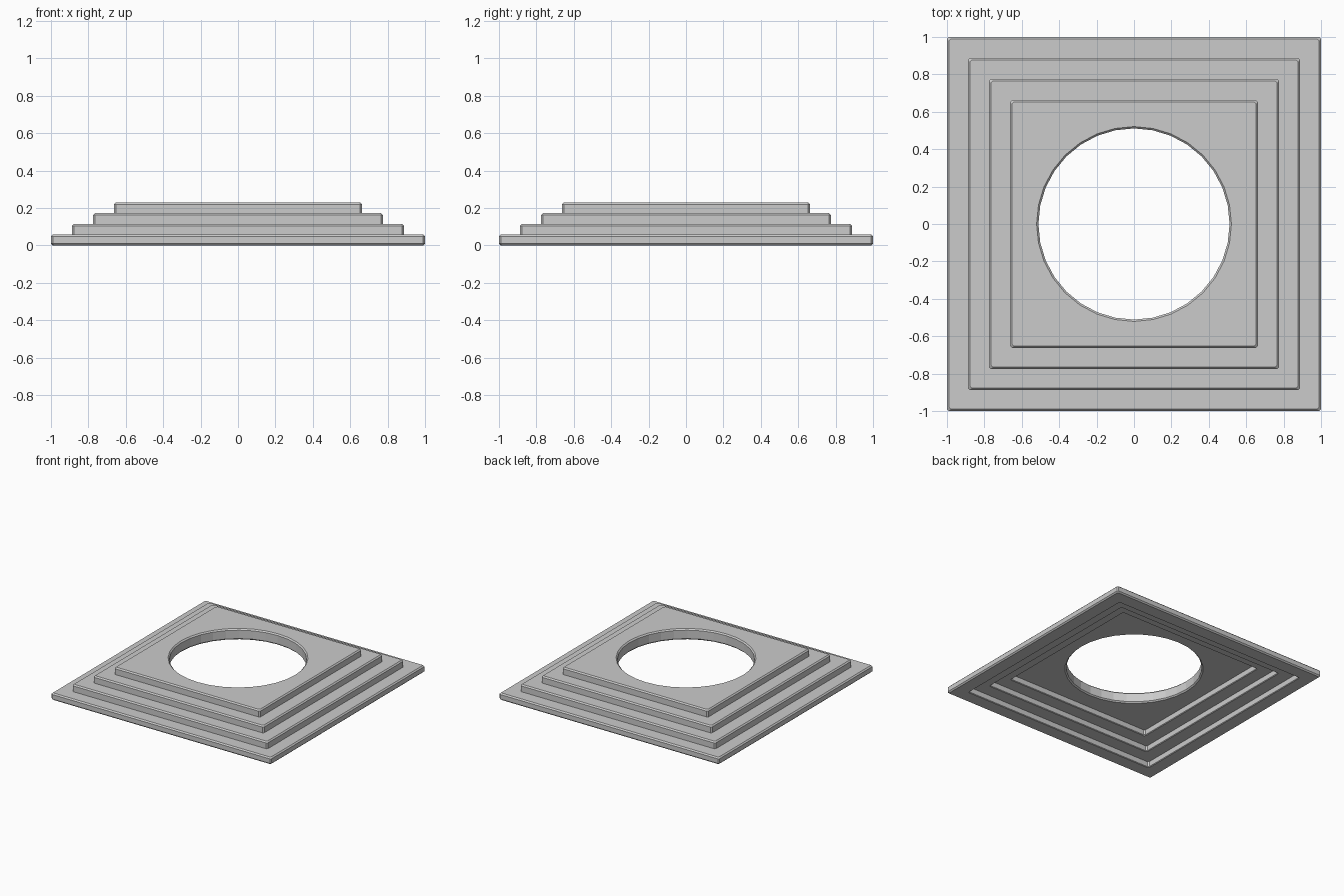
import bpy, bmesh
from math import cos, sin, pi

cube = bpy.data.objects.get("Cube")
if cube:
    bpy.data.objects.remove(cube)

STEPS = 4
RUN = 0.1125       # how far each step moves inward
RISE = 0.0575      # height of each step on the upper side
UNDER_RISE = 0.047 # height of each step on the hollow side
GAP = 0.006        # inset of the hollow behind the outer risers
C = 0.01           # edge chamfer
HOLE = 0.511
SIDES = 32

grey = bpy.data.materials.new("light grey")
grey.use_nodes = True
grey.diffuse_color = (0.6, 0.6, 0.6, 1)
grey.node_tree.nodes["Principled BSDF"].inputs["Base Color"].default_value = (0.6, 0.6, 0.6, 1)

bm = bmesh.new()


def square_loop(h, z):
    """Square of half-width h with chamfered corners."""
    k = h - C
    pts = [(h, -k), (h, k), (k, h), (-k, h), (-h, k), (-h, -k), (-k, -h), (k, -h)]
    return [bm.verts.new((x, y, z)) for x, y in pts]


def circle_loop(r, z):
    return [bm.verts.new((r * cos(2 * pi * i / SIDES), r * sin(2 * pi * i / SIDES), z))
            for i in range(SIDES)]


def skin(loops):
    """Join neighbouring loops of equal size with quads."""
    for a, b in zip(loops, loops[1:]):
        n = len(a)
        for i in range(n):
            j = (i + 1) % n
            bm.faces.new((a[i], a[j], b[j], b[i]))


def fill_between(a, b):
    """Flat face ring between a square loop and a circle loop."""
    edges = []
    for loop in (a, b):
        for i, v in enumerate(loop):
            e = bm.edges.get((v, loop[i - 1])) or bm.edges.new((v, loop[i - 1]))
            edges.append(e)
    bmesh.ops.triangle_fill(bm, edges=edges, use_beauty=True)


# Hollow stepped underside, from the middle outward
profile = []
for i in range(STEPS - 1, 0, -1):
    h = 1 - RUN * i - GAP
    low, high = UNDER_RISE * (i - 1), UNDER_RISE * i
    profile += [(h, high), (h, low + C / 2), (h + C / 2, low)]
profile += [(1 - C, 0), (1, C)]

# Stepped upper side, from the rim inward
for i in range(STEPS):
    h, top = 1 - RUN * i, RISE * (i + 1)
    if i:
        profile.append((h, RISE * i))
    profile += [(h, top - C), (h - C, top)]

squares = [square_loop(h, z) for h, z in profile]
skin(squares)

# Round opening through the top step
bottom, top = UNDER_RISE * (STEPS - 1), RISE * STEPS
rings = [circle_loop(r, z) for r, z in
         ((HOLE + C, bottom), (HOLE, bottom + C), (HOLE, top - C), (HOLE + C, top))]
skin(rings)
fill_between(squares[0], rings[0])
fill_between(squares[-1], rings[-1])

bmesh.ops.recalc_face_normals(bm, faces=bm.faces)
mesh = bpy.data.meshes.new("stepped_plate")
bm.to_mesh(mesh)
bm.free()
mesh.materials.append(grey)
plate = bpy.data.objects.new("stepped_plate", mesh)
bpy.context.collection.objects.link(plate)
